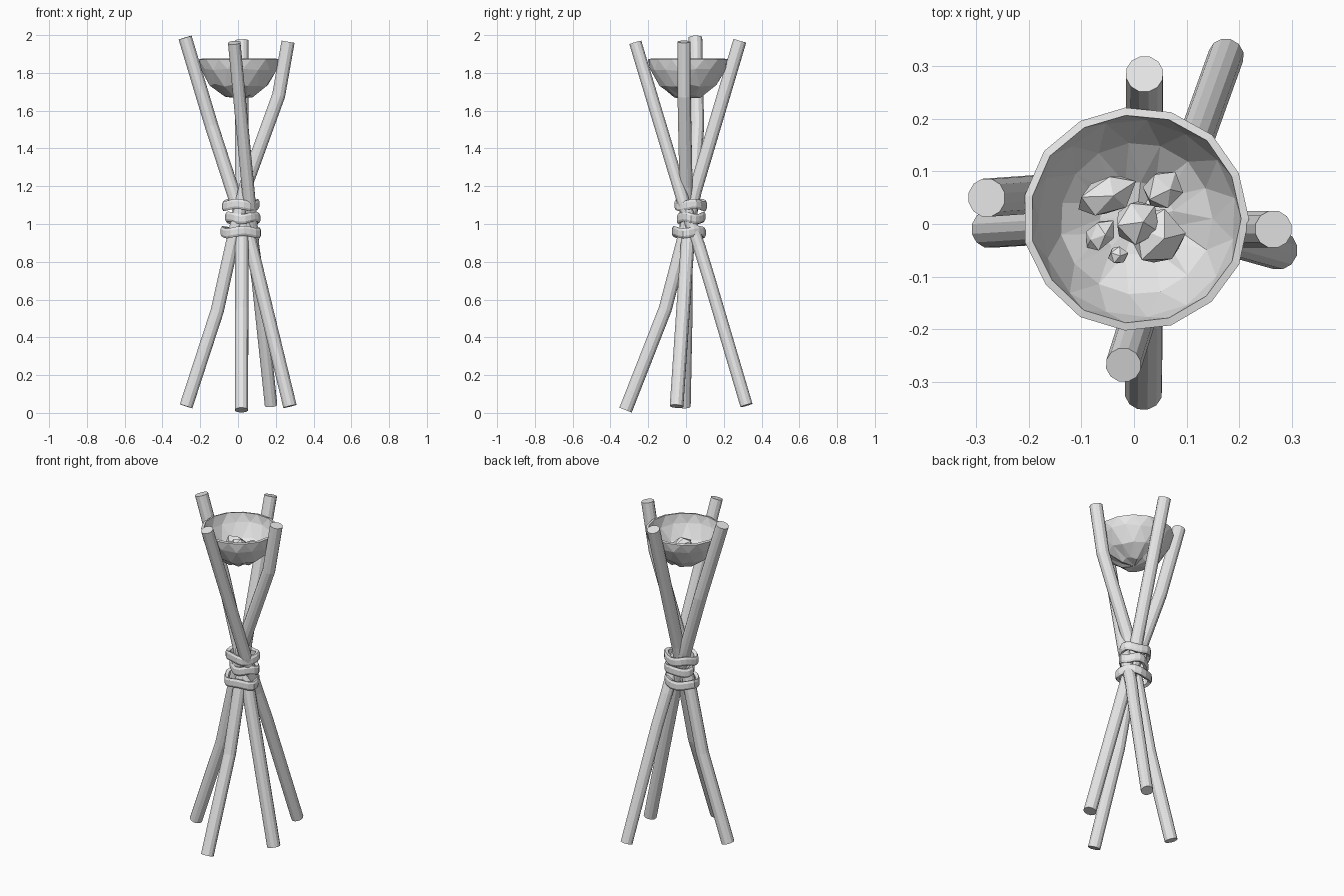
import bpy, bmesh, math, random
from math import sin, cos, pi
from mathutils import Vector

random.seed(4)
cube = bpy.data.objects.get("Cube")
if cube:
    bpy.data.objects.remove(cube)

grey = bpy.data.materials.new("light_grey")
grey.use_nodes = True
colour = (0.8, 0.8, 0.8, 1)
grey.diffuse_color = colour
grey.node_tree.nodes["Principled BSDF"].inputs["Base Color"].default_value = colour


def finish(name, bm):
    """Turn a bmesh into a flat-shaded object."""
    bmesh.ops.recalc_face_normals(bm, faces=bm.faces)
    mesh = bpy.data.meshes.new(name)
    bm.to_mesh(mesh)
    bm.free()
    mesh.materials.append(grey)
    ob = bpy.data.objects.new(name, mesh)
    bpy.context.collection.objects.link(ob)
    return ob


def bridge(bm, a, b):
    n = len(a)
    for i in range(n):
        j = (i + 1) % n
        bm.faces.new((a[i], a[j], b[j], b[i]))


def pole(name, points, radius, sides=12):
    """Sweep a polygon along a slightly crooked path."""
    bm = bmesh.new()
    pts = [Vector(p) for p in points]
    rings = []
    for i, p in enumerate(pts):
        tangent = (pts[min(i + 1, len(pts) - 1)] - pts[max(i - 1, 0)]).normalized()
        u = tangent.cross(Vector((0.3, 1, 0))).normalized()
        v = tangent.cross(u)
        rings.append([bm.verts.new(p + radius * (u * cos(2 * pi * k / sides) + v * sin(2 * pi * k / sides)))
                      for k in range(sides)])
    for a, b in zip(rings, rings[1:]):
        bridge(bm, a, b)
    bm.faces.new(rings[0])
    bm.faces.new(rings[-1])
    return finish(name, bm)


def lashing(name, centre, rx, ry, phase, steps=18):
    """Closed rope band with a wavering outline."""
    bm = bmesh.new()
    profile = [(-.012, -.02), (.006, -.026), (.012, -.014), (.012, .014), (.006, .026), (-.012, .02)]
    rings = []
    for i in range(steps):
        t = 2 * pi * i / steps
        wave = 1 + 0.05 * sin(4 * t + phase)
        lift = 0.007 * sin(3 * t + 2 * phase)
        rings.append([bm.verts.new((centre[0] + (rx * wave + d) * cos(t),
                                    centre[1] + (ry * wave + d) * sin(t),
                                    centre[2] + h + lift)) for d, h in profile])
    for i in range(steps):
        bridge(bm, rings[i], rings[(i + 1) % steps])
    return finish(name, bm)


def rock(name, centre, size, turn):
    """Rough faceted stone."""
    bm = bmesh.new()
    bmesh.ops.create_icosphere(bm, subdivisions=1, radius=1)
    for v in bm.verts:
        v.co *= random.uniform(0.9, 1.15)
        v.co = Vector(a * b for a, b in zip(v.co, size))
    ob = finish(name, bm)
    ob.location = centre
    ob.rotation_euler = (0.3 * turn, 0.2, turn)


# Four crossed poles
pole("pole_back_to_front", [(.02, .285, 1.97), (.02, .05, 1.18), (.02, -.005, .95),
                            (.02, -.11, .55), (.018, -.32, .015)], .036)
pole("pole_right_to_left", [(-.28, .05, 1.987), (-.14, .06, 1.52), (-.02, .035, 1.15),
                            (.06, .01, .92), (.275, -.05, .035)], .037)
pole("pole_left_to_right", [(.265, -.01, 1.965), (.215, -.01, 1.68), (.04, 0, 1.2),
                            (-.03, 0, .9), (-.11, 0, .54), (-.275, -.01, .035)], .036)
pole("pole_front_to_back", [(-.02, -.268, 1.96), (.06, -.015, 1.12), (.08, .07, .88),
                            (.105, .125, .7), (.175, .32, .04)], .034)

# Rope bands around the crossing
lashing("lashing_top", (.015, .025, 1.1), .085, .072, 0.4)
lashing("lashing_middle", (.025, .027, 1.033), .077, .062, 1.7)
lashing("lashing_bottom", (.015, .015, .957), .094, .076, 2.9)

# Faceted bowl, alternate rings turned half a step and joined by triangles
bm = bmesh.new()
segments = 15
rings = []
for row, (r, z) in enumerate([(.2, 1.875), (.187, 1.82), (.145, 1.745), (.07, 1.69)]):
    ring = []
    for k in range(segments):
        t = 2 * pi * (k + 0.5 * (row % 2)) / segments
        rr = r * random.uniform(.985, 1.02)
        dz = random.uniform(-.008, .008) if row else 0
        ring.append(bm.verts.new((.005 + rr * cos(t), .01 + rr * sin(t), z + dz)))
    rings.append(ring)
for row, (a, b) in enumerate(zip(rings, rings[1:])):
    for k in range(segments):
        n = (k + 1) % segments
        if row % 2 == 0:
            bm.faces.new((a[k], a[n], b[k]))
            bm.faces.new((a[n], b[n], b[k]))
        else:
            bm.faces.new((a[k], a[n], b[n]))
            bm.faces.new((a[k], b[n], b[k]))
base = bm.verts.new((.005, .01, 1.68))
for k in range(segments):
    bm.faces.new((rings[-1][k], rings[-1][(k + 1) % segments], base))
bowl = finish("bowl", bm)
wall = bowl.modifiers.new("wall", "SOLIDIFY")
wall.thickness = .015
wall.offset = -1
wall.use_rim = True

# Stones heaped in the bowl
rock("stone_back_right", (-.05, .055, 1.75), (.062, .04, .04), .5)
rock("stone_back_left", (.055, .065, 1.75), (.042, .038, .04), 1.1)
rock("stone_front_left", (.047, -.027, 1.745), (.055, .055, .045), .2)
rock("stone_middle", (.005, .005, 1.77), (.045, .044, .038), .8)
rock("stone_right", (-.065, -.02, 1.73), (.034, .023, .03), .9)
rock("stone_small", (-.03, -.06, 1.72), (.018, .018, .02), .3)
